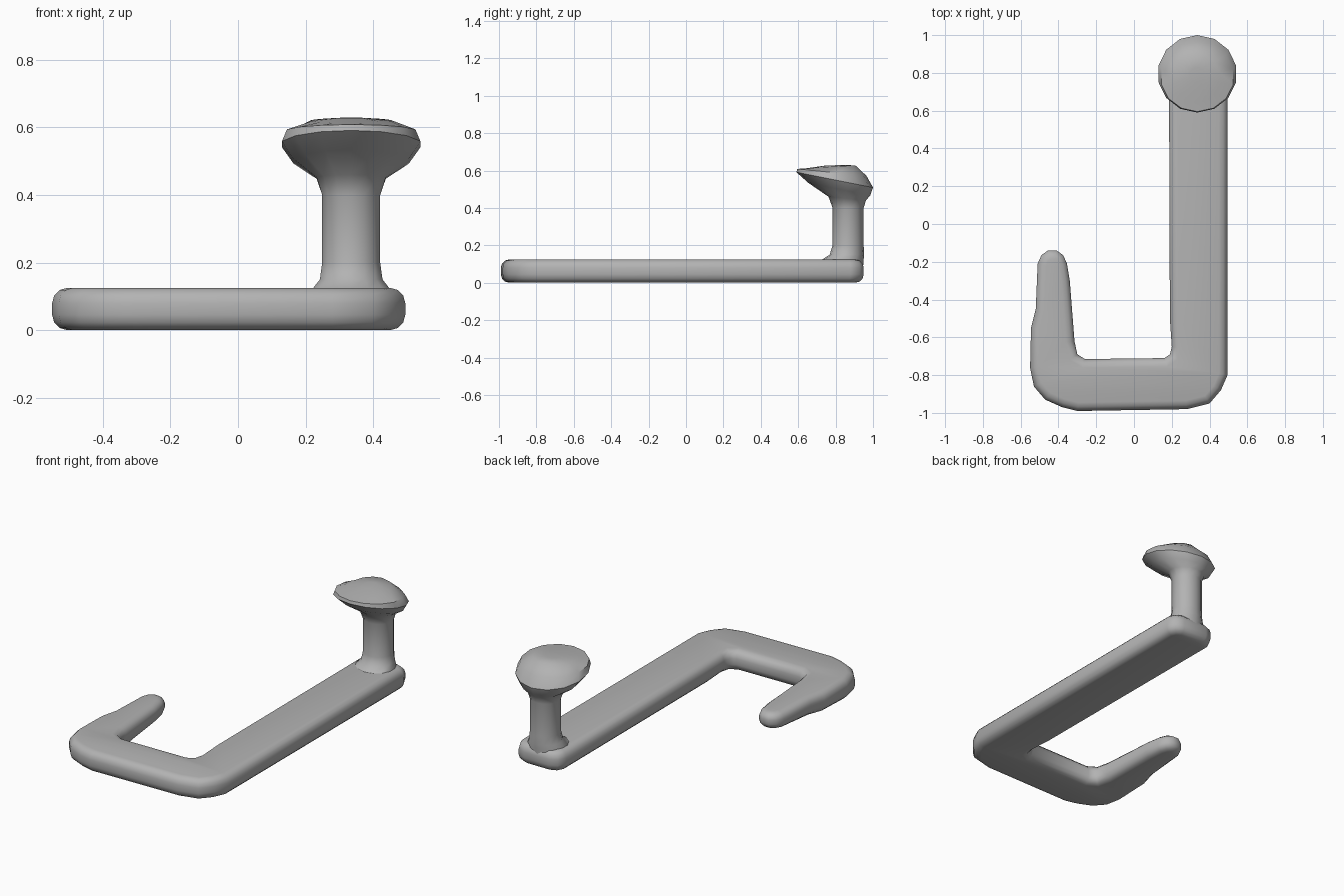
import bpy, bmesh, math

cube = bpy.data.objects.get("Cube")
if cube:
    bpy.data.objects.remove(cube, do_unlink=True)

GREY = (0.45, 0.45, 0.45, 1)
mat = bpy.data.materials.new("plain grey")
mat.use_nodes = True
mat.diffuse_color = GREY
mat.node_tree.nodes["Principled BSDF"].inputs["Base Color"].default_value = GREY


def add_part(name, bm, angle):
    """Turn a bmesh into a smooth-shaded object."""
    bmesh.ops.recalc_face_normals(bm, faces=bm.faces)
    mesh = bpy.data.meshes.new(name)
    bm.to_mesh(mesh)
    bm.free()
    mesh.materials.append(mat)
    obj = bpy.data.objects.new(name, mesh)
    bpy.context.collection.objects.link(obj)
    bpy.ops.object.select_all(action='DESELECT')
    obj.select_set(True)
    bpy.context.view_layer.objects.active = obj
    bpy.ops.object.shade_smooth_by_angle(angle=math.radians(angle))
    return obj


# Hooked bar: flat outline with rounded edges
HEIGHT, ROUND = 0.125, 0.045
outline = [
    (-.55, -.76), (-.53, -.86), (-.47, -.93), (-.38, -.97), (-.3, -.99),
    (.28, -.98), (.4, -.95), (.46, -.88), (.495, -.8),
    (.495, .88), (.47, .93), (.42, .95), (.26, .95), (.21, .93), (.185, .88),
    (.19, -.5), (.2, -.65), (.19, -.69), (.16, -.71),
    (-.26, -.715), (-.3, -.69), (-.315, -.62), (-.34, -.3),
    (-.355, -.21), (-.375, -.165), (-.41, -.14), (-.455, -.14),
    (-.49, -.165), (-.51, -.21), (-.52, -.45), (-.545, -.55),
]
curve = bpy.data.curves.new("bar_outline", 'CURVE')
curve.dimensions = '2D'
curve.fill_mode = 'BOTH'
curve.extrude = HEIGHT / 2 - ROUND
curve.bevel_depth = ROUND
curve.bevel_resolution = 2
curve.offset = -ROUND
spline = curve.splines.new('POLY')
spline.points.add(len(outline) - 1)
for point, (x, y) in zip(spline.points, outline):
    point.co = (x, y, 0, 1)
spline.use_cyclic_u = True
helper = bpy.data.objects.new("bar_outline", curve)
bpy.context.collection.objects.link(helper)
depsgraph = bpy.context.evaluated_depsgraph_get()
temp = bpy.data.meshes.new_from_object(helper.evaluated_get(depsgraph))
bm = bmesh.new()
bm.from_mesh(temp)
bpy.data.objects.remove(helper, do_unlink=True)
bpy.data.meshes.remove(temp)
bmesh.ops.remove_doubles(bm, verts=bm.verts, dist=0.0005)
for v in bm.verts:
    v.co.z += HEIGHT / 2
    # Underside rises slightly toward the hook tip
    if v.co.x < -.25 and v.co.y > -.6:
        v.co.z += 0.03 * (v.co.y + .6) / .46 * (1 - v.co.z / HEIGHT)
add_part("hooked_bar", bm, 50)

# Post and tilted knob: loft of (z, centre y, x radius, y radius, slope)
SIDES, CENTRE_X = 14, 0.335
rings = [
    (.06, .855, .11, .09, 0),
    (.125, .84, .115, .11, 0),
    (.15, .86, .095, .092, 0),
    (.2, .867, .088, .083, 0),
    (.4, .867, .088, .083, 0),
    (.45, .862, .105, .1, .1),
    (.5, .82, .175, .165, .2),
    (.55, .795, .21, .205, .2),
    (.59, .78, .195, .185, .1),
    (.62, .775, .12, .13, -.06),
    (.628, .79, .04, .04, -.02),
]
bm = bmesh.new()
loops = []
for z, cy, rx, ry, slope in rings:
    loop = []
    for i in range(SIDES):
        a = math.tau * (i + .5) / SIDES
        dy = ry * math.sin(a)
        loop.append(bm.verts.new((CENTRE_X + rx * math.cos(a), cy + dy, z - slope * dy)))
    loops.append(loop)
for low, high in zip(loops, loops[1:]):
    for i in range(SIDES):
        j = (i + 1) % SIDES
        bm.faces.new((low[i], low[j], high[j], high[i]))
bm.faces.new(loops[0][::-1])
bm.faces.new(loops[-1])
add_part("post_and_knob", bm, 45)
